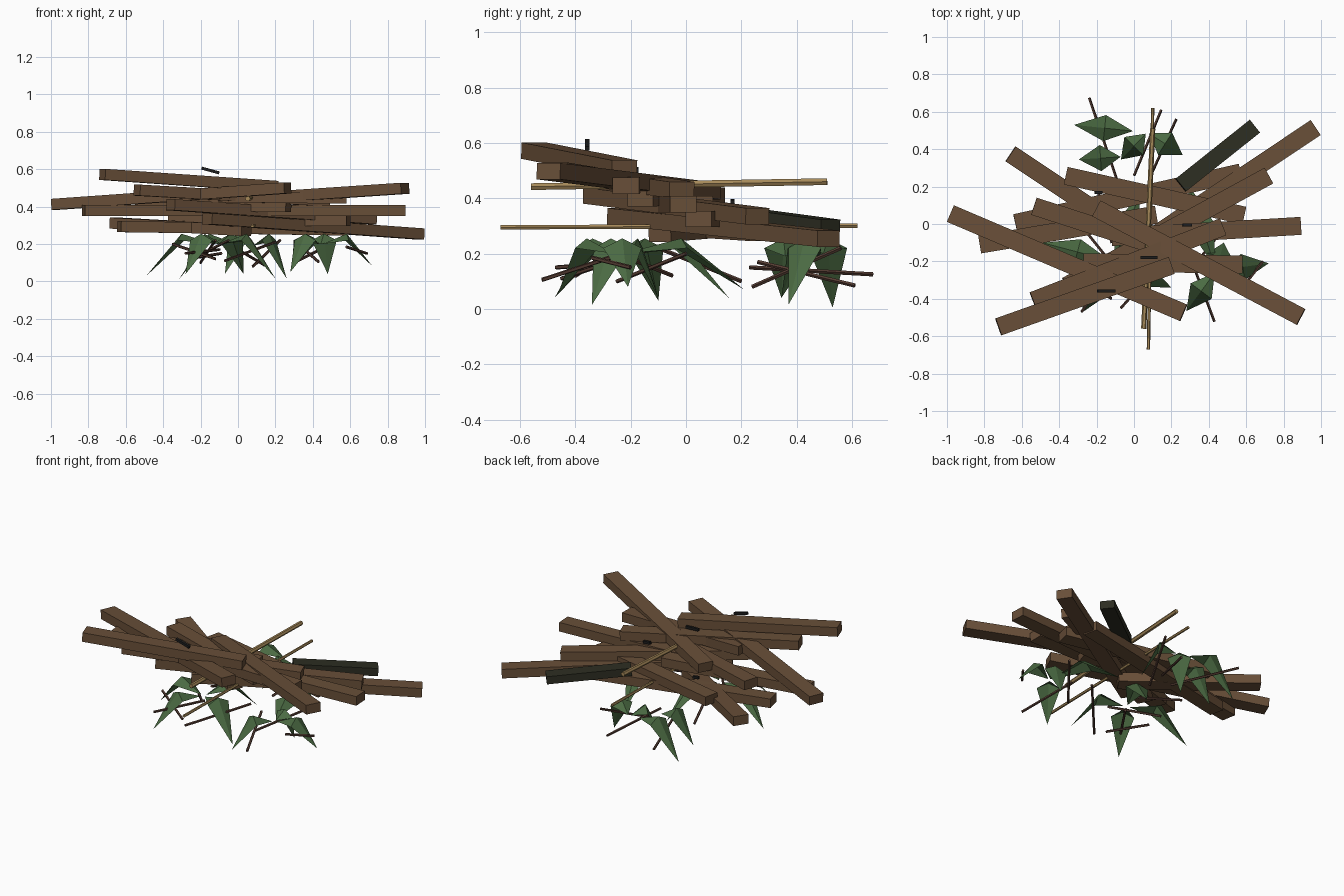
import bpy, bmesh, math
from mathutils import Vector, Matrix

if "Cube" in bpy.data.objects:
    bpy.data.objects.remove(bpy.data.objects["Cube"])


def mat(name, rgb):
    m = bpy.data.materials.new(name)
    m.diffuse_color = (*rgb, 1)
    m.use_nodes = True
    m.node_tree.nodes["Principled BSDF"].inputs["Base Color"].default_value = m.diffuse_color
    return m


WOOD = mat("brown wood", (0.14, 0.078, 0.040))
DARK = mat("charred wood", (0.026, 0.027, 0.016))
TAN = mat("tan reed", (0.38, 0.25, 0.10))
TWIG = mat("twig bark", (0.090, 0.045, 0.032))
LEAF = mat("leaf green", (0.070, 0.145, 0.055))
IRON = mat("black iron", (0.012, 0.012, 0.012))


def finish(bm, name, material):
    me = bpy.data.meshes.new(name)
    bm.to_mesh(me)
    bm.free()
    me.materials.append(material)
    ob = bpy.data.objects.new(name, me)
    bpy.context.collection.objects.link(ob)
    return ob


def frame(a, b):
    """Matrix with x along a-b, y horizontal, at the midpoint."""
    a, b = Vector(a), Vector(b)
    x = (b - a).normalized()
    y = Vector((0, 0, 1)).cross(x).normalized()
    z = x.cross(y)
    m = Matrix((x, y, z)).transposed().to_4x4()
    m.translation = (a + b) / 2
    return m, (b - a).length


def beam(name, a, b, w, t, material):
    m, length = frame(a, b)
    bm = bmesh.new()
    bmesh.ops.create_cube(bm, size=1, matrix=m @ Matrix.Diagonal((length, w, t, 1)))
    finish(bm, name, material)


def rod(name, a, b, r, material, sides=6):
    m, length = frame(a, b)
    bm = bmesh.new()
    bmesh.ops.create_cone(bm, cap_ends=True, segments=sides, radius1=r, radius2=r,
                          depth=length, matrix=m @ Matrix.Rotation(math.pi / 2, 4, 'Y'))
    finish(bm, name, material)


def leaf(name, a, b, w=.14):
    """Diamond leaf that arches over its middle and folds along the midrib."""
    a, b = Vector(a), Vector(b)
    side = Vector((0, 0, 1)).cross(b - a).normalized() * w / 2
    mid = a.lerp(b, .48)
    mid.z = .255
    low = Vector((0, 0, -.035))
    bm = bmesh.new()
    base, tip, m, left, right = [bm.verts.new(p) for p in
                                 (a, b, mid, mid + side + low, mid - side + low)]
    for f in ((base, m, left), (base, right, m), (m, tip, left), (m, right, tip)):
        bm.faces.new(f)
    finish(bm, name, LEAF)


# stacked planks, top layer first
planks = [
    ((-.725, -.55, .572), (.20, -.222, .508)),
    ((-.98, .055, .412), (.265, -.475, .500)),
    ((-.20, .083, .425), (.893, -.497, .498)),
    ((-.54, -.41, .488), (.475, -.015, .430)),
    ((-.27, -.205, .455), (.58, -.217, .445)),
    ((-.535, .095, .410), (.27, -.165, .400)),
    ((-.36, -.33, .410), (.72, .258, .335)),
    ((-.825, -.11, .378), (.12, .05, .378)),
    ((-.12, -.07, .378), (.893, -.010, .378)),
    ((-.365, .258, .325), (.59, .045, .325)),
    ((-.165, -.245, .335), (.970, .515, .254)),
    ((-.635, .005, .293), (.57, .275, .275)),
    ((-.66, .375, .312), (.045, -.095, .272)),
]
for i, (a, b) in enumerate(planks):
    beam(f"plank_{i}", a, b, .096, .059, WOOD)
beam("charred_plank", (.25, .208, .340), (.645, .522, .298), .088, .05, DARK)

# long reeds running front to back
rod("upper_reed", (.052, -.56, .442), (.10, .51, .460), .014, TAN)
rod("lower_reed", (.077, -.67, .295), (.10, .62, .301), .009, TAN)

# iron nails
nails = [((-.195, -.357, .606), (-.10, -.357, .580)), ((.035, -.18, .505), (.125, -.18, .50)),
         ((.26, -.005, .425), (.31, -.005, .42)), ((-.21, .168, .39), (-.17, .168, .385)),
         ((.49, .168, .315), (.51, .168, .31))]
for i, (a, b) in enumerate(nails):
    beam(f"nail_{i}", a, b, .016, .016, IRON)

# drooping leaves, each sprig spreading from one hub
sprigs = {
    "right_sprig": ((.44, -.25, .20), [(.28, -.465, .05), (.48, -.10, .04),
                                       (.72, -.21, .08), (.29, .21, .07)]),
    "left_sprig": ((-.11, -.20, .20), [(-.28, -.475, .04), (.20, -.34, .015),
                                       (-.49, -.10, .03), (.03, .155, .04)]),
    "rear_sprig": ((.07, .49, .19), [(.26, .37, .015), (-.07, .345, .04)]),
    "rear_left_sprig": ((.01, .495, .20), [(-.32, .53, .005)]),
    "rear_inner_sprig": ((-.06, .36, .19), [(-.295, .345, .04)]),
}
for name, (hub, tips) in sprigs.items():
    for i, tip in enumerate(tips):
        start = Vector(hub).lerp(Vector((tip[0], tip[1], hub[2])), .05)
        leaf(f"{name}_leaf_{i}", start, tip)

# thin twigs among the leaves
twigs = [
    ((-.24, .675, .125), (-.09, .23, .150)), ((.145, .61, .085), (0, .26, .170)),
    ((.225, .56, .220), (.08, .24, .080)), ((.43, -.52, .105), (.31, -.20, .21)),
    ((.58, -.34, .185), (.69, -.20, .150)), ((-.07, -.45, .110), (.20, -.15, .21)),
    ((-.28, -.47, .15), (-.10, -.20, .17)), ((-.25, -.05, .12), (-.05, -.30, .22)),
    ((-.20, .20, .10), (-.12, -.10, .22)), ((.30, -.25, .10), (.50, .0, .20)),
    ((-.35, -.28, .20), (-.12, -.40, .12)),
]
for i, (a, b) in enumerate(twigs):
    rod(f"twig_{i}", a, b, .008, TWIG, 5)
